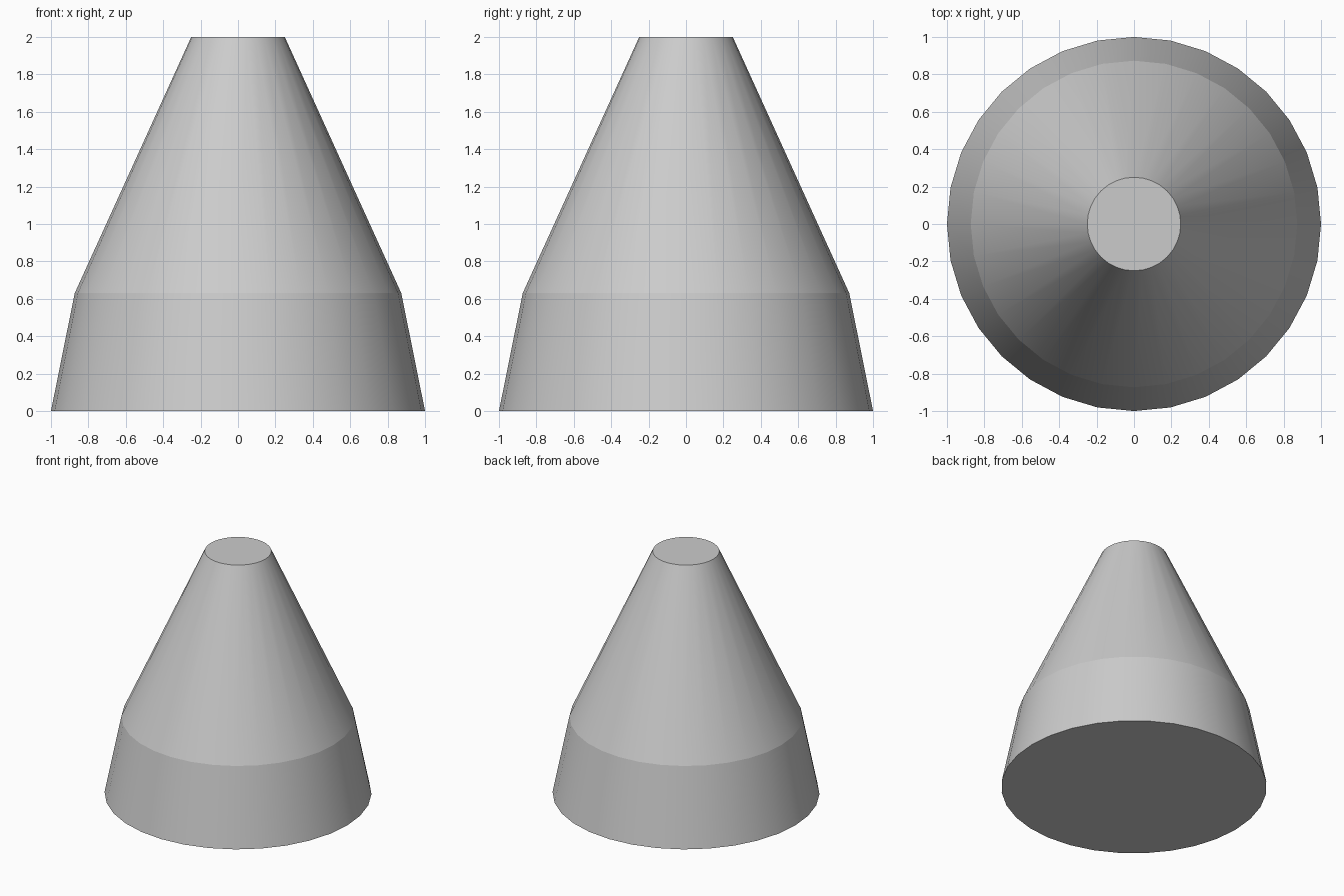
import bpy, bmesh, math

if "Cube" in bpy.data.objects:
    bpy.data.objects.remove(bpy.data.objects["Cube"])

SIDES = 32
# Radius and height of each ring, bottom to top
PROFILE = [(1.0, 0.0), (0.873, 0.63), (0.25, 2.0)]

bm = bmesh.new()
rings = []
for r, z in PROFILE:
    rings.append([bm.verts.new((r * math.cos(2 * math.pi * i / SIDES),
                                r * math.sin(2 * math.pi * i / SIDES), z))
                  for i in range(SIDES)])

# Sloping walls
for low, high in zip(rings, rings[1:]):
    for i in range(SIDES):
        j = (i + 1) % SIDES
        bm.faces.new((low[i], low[j], high[j], high[i]))

# Flat base and top caps
bm.faces.new(rings[0][::-1])
bm.faces.new(rings[-1])

mesh = bpy.data.meshes.new("tapered_cone")
bm.to_mesh(mesh)
bm.free()
cone = bpy.data.objects.new("tapered_cone", mesh)
bpy.context.collection.objects.link(cone)

# Smooth around the walls, crisp at the shoulder and rims
bpy.context.view_layer.objects.active = cone
cone.select_set(True)
bpy.ops.object.shade_smooth_by_angle(angle=math.radians(12))
